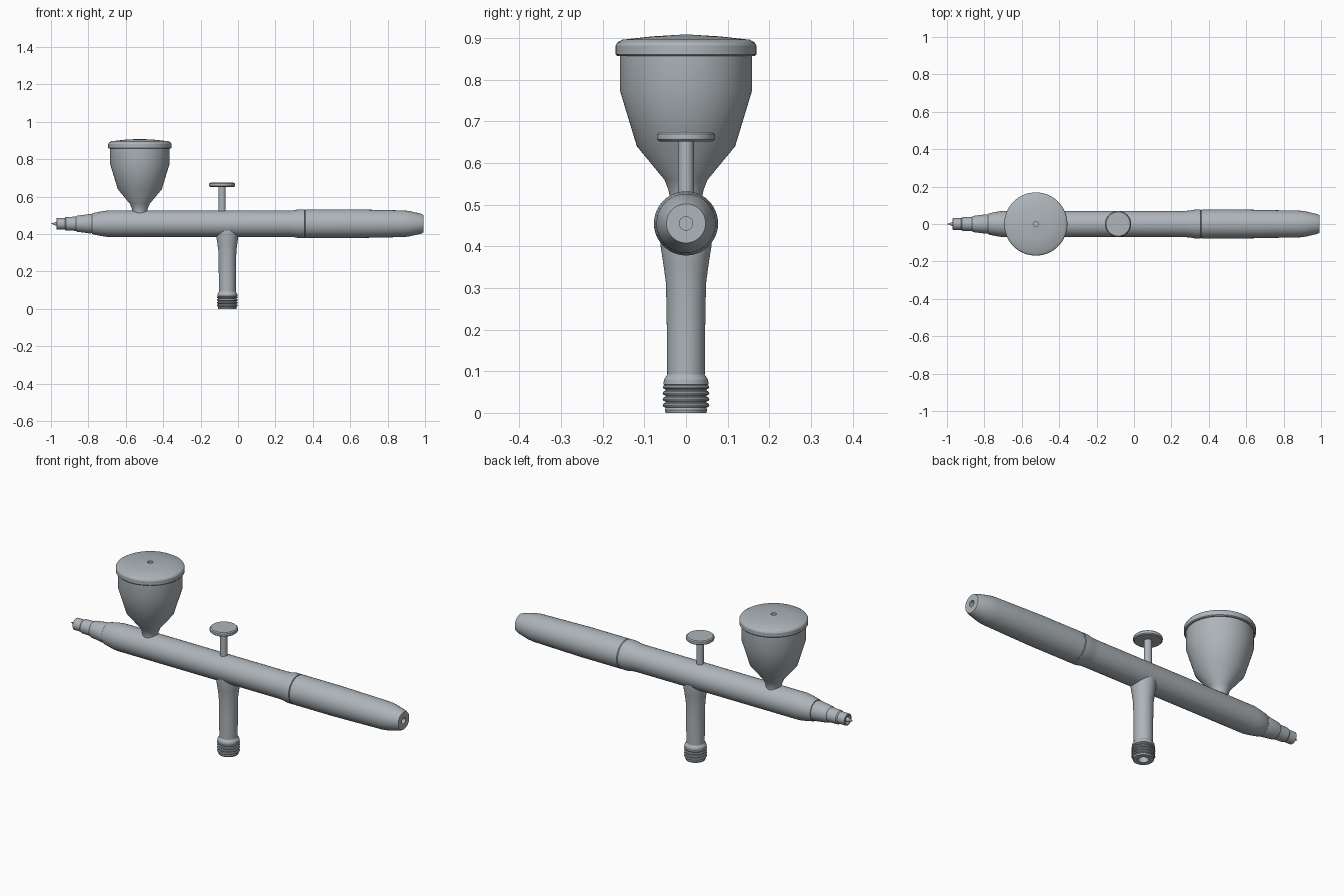
import bpy, bmesh, math
from mathutils import Matrix, Vector

steel = bpy.data.materials.new("brushed steel")
steel.diffuse_color = (0.42, 0.46, 0.49, 1)

AXIS_Z = 0.455                       # height of the barrel axis
UP = Matrix.Identity(4)
ALONG = Matrix.Rotation(math.pi / 2, 4, 'Y')   # local z -> world x


def lathe(name, profile, origin, turn=UP, n=48):
    """Revolve (radius, height) points; radius 0 closes to a pole."""
    bm = bmesh.new()
    rings = []
    for r, h in profile:
        if r == 0:
            rings.append([bm.verts.new((0, 0, h))])
        else:
            rings.append([bm.verts.new((r * math.cos(2 * math.pi * i / n),
                                        r * math.sin(2 * math.pi * i / n), h)) for i in range(n)])
    for a, b in zip(rings, rings[1:]):
        for i in range(n):
            j = (i + 1) % n
            if len(a) == 1:
                bm.faces.new((a[0], b[j], b[i]))
            elif len(b) == 1:
                bm.faces.new((a[i], a[j], b[0]))
            else:
                bm.faces.new((a[i], a[j], b[j], b[i]))
    bmesh.ops.transform(bm, matrix=Matrix.Translation(Vector(origin)) @ turn, verts=bm.verts)
    bmesh.ops.recalc_face_normals(bm, faces=bm.faces)
    mesh = bpy.data.meshes.new(name)
    bm.to_mesh(mesh)
    bm.free()
    mesh.materials.append(steel)
    ob = bpy.data.objects.new(name, mesh)
    bpy.context.collection.objects.link(ob)
    bpy.ops.object.select_all(action='DESELECT')
    ob.select_set(True)
    bpy.context.view_layer.objects.active = ob
    bpy.ops.object.shade_smooth_by_angle(angle=math.radians(25))
    return ob


centre = (0, 0, AXIS_Z)

# Barrel, with a slight flare where it meets the rear handle
lathe("barrel", [(0, -0.78), (0.054, -0.78), (0.057, -0.775), (0.065, -0.735), (0.070, -0.70),
                 (0.070, 0.27), (0.072, 0.30), (0.077, 0.325), (0.077, 0.356),
                 (0.073, 0.358), (0, 0.358)], centre, ALONG)

# Rear handle with tapered tail and a small end hole
lathe("rear_handle", [(0, 0.358), (0.073, 0.358), (0.077, 0.362), (0.077, 0.60), (0.074, 0.75),
                      (0.071, 0.89), (0.067, 0.92), (0.053, 0.98), (0.047, 0.992),
                      (0.016, 0.992), (0.016, 0.96), (0, 0.96)], centre, ALONG)

# Stepped nozzle cap, hollow at the tip
lathe("nozzle_cap", [(0, -0.78), (0.050, -0.78), (0.052, -0.79), (0.045, -0.845), (0.043, -0.86),
                     (0.038, -0.866), (0.036, -0.92), (0.031, -0.926), (0.031, -0.968),
                     (0.029, -0.97), (0.022, -0.97), (0.022, -0.91), (0, -0.91)], centre, ALONG)

# Needle
lathe("needle", [(0, -0.90), (0.013, -0.90), (0.013, -0.965), (0, -1.0)], centre, ALONG, 24)

# Paint cup
lathe("paint_cup", [(0, 0.50), (0.038, 0.50), (0.039, 0.52), (0.042, 0.535), (0.052, 0.56),
                    (0.118, 0.64), (0.159, 0.775), (0.159, 0.86), (0, 0.86)], (-0.525, 0, 0), UP, 64)

# Cup lid with rounded rim and vent hole
lathe("cup_lid", [(0, 0.857), (0.165, 0.857), (0.169, 0.861), (0.169, 0.882), (0.165, 0.889),
                  (0.153, 0.896), (0.08, 0.904), (0.014, 0.908), (0.014, 0.89), (0, 0.89)],
      (-0.525, 0, 0), UP, 64)

# Trigger: stem and finger pad
lathe("trigger_stem", [(0, 0.48), (0.019, 0.48), (0.019, 0.656), (0, 0.656)], (-0.085, 0, 0), UP, 32)
lathe("trigger_pad", [(0, 0.652), (0.064, 0.652), (0.069, 0.656), (0.070, 0.662), (0.069, 0.669),
                      (0.064, 0.674), (0, 0.675)], (-0.085, 0, 0))

# Air stem with flared top and tapered shoulder above the fitting
lathe("air_stem", [(0, 0.42), (0.061, 0.42), (0.061, 0.40), (0.054, 0.355), (0.048, 0.31),
                   (0.046, 0.20), (0.045, 0.092), (0.053, 0.08), (0.054, 0.068), (0.049, 0.066),
                   (0, 0.066)], (-0.057, 0, 0))

# Threaded hose fitting, open underneath
thread = [(0.049, 0.067)]
for k in range(4):
    z = 0.066 - k * 0.0145
    thread += [(0.054, z), (0.056, z - 0.004), (0.054, z - 0.008), (0.049, z - 0.010), (0.049, z - 0.0125)]
thread += [(0.051, 0.007), (0.049, 0.0), (0.025, 0.0), (0.025, 0.05), (0, 0.05)]
lathe("hose_fitting", thread, (-0.057, 0, 0))
